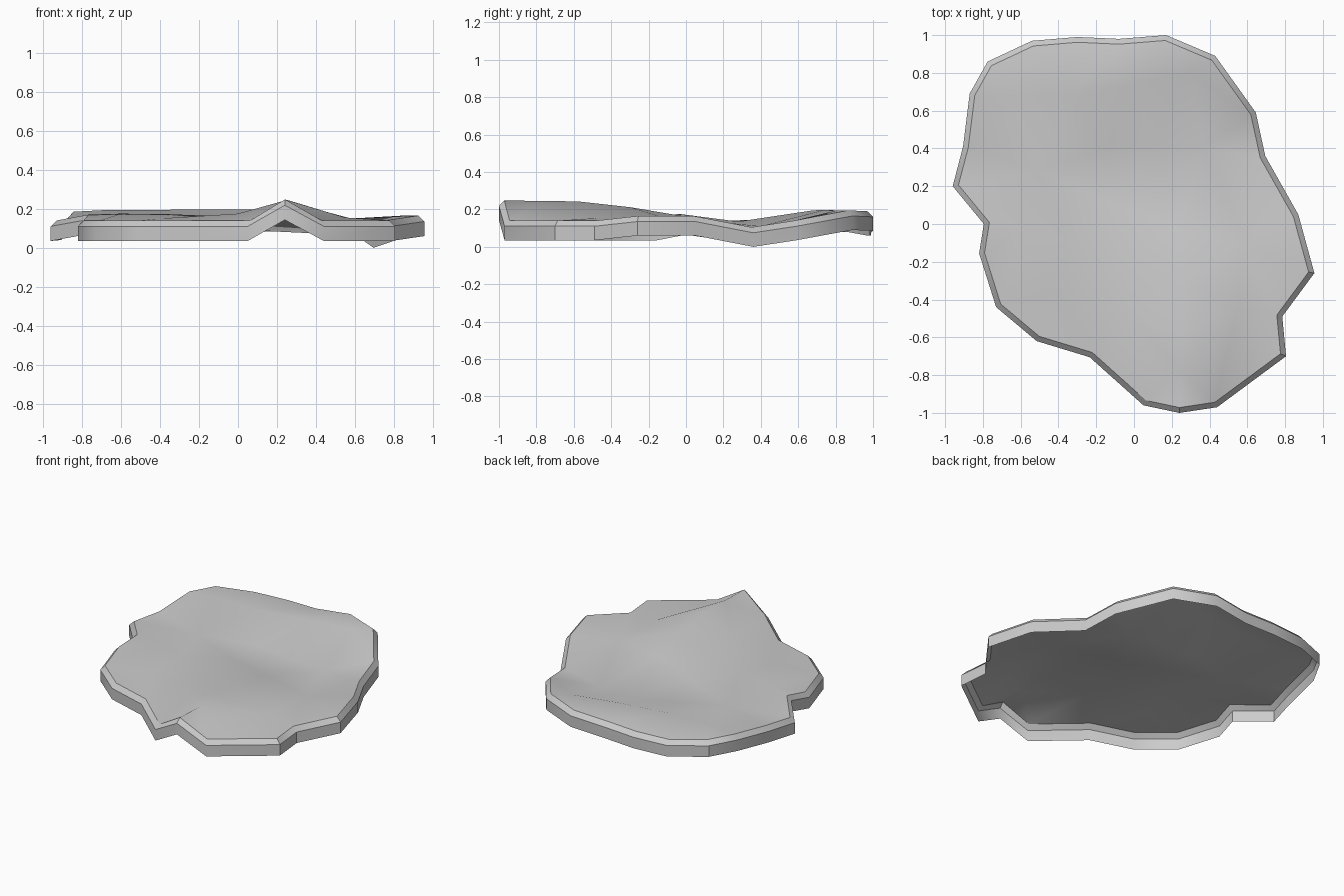
import bpy, bmesh
from mathutils import Vector
from mathutils.geometry import delaunay_2d_cdt

if "Cube" in bpy.data.objects:
    bpy.data.objects.remove(bpy.data.objects["Cube"])

# Outline, clockwise from the back: x, y, height of the top edge
RIM = [
    (0.17, 1.0, .19), (0.43, .89, .195), (0.645, .59, .14), (0.695, .36, .105),
    (0.87, .05, .165), (0.955, -.26, .165), (0.785, -.49, .14), (0.805, -.70, .14),
    (0.44, -.97, .14), (0.24, -1.0, .248), (0.05, -.96, .14), (-.235, -.705, .14),
    (-.515, -.62, .14), (-.73, -.44, .14), (-.82, -.155, .14), (-.795, 0.0, .17),
    (-.96, .20, .14), (-.905, .41, .145), (-.87, .69, .185), (-.775, .86, .185),
    (-.54, .97, .165), (-.30, .99, .165), (-.08, .98, .17)]

# Ridges and hollows inside the outline
INNER = [
    (.26, -.58, .243), (.25, -.78, .245), (.27, -.30, .212), (.22, -.02, .165),
    (.55, -.45, .155), (.58, -.1, .15), (.0, -.5, .175), (-.05, -.22, .16),
    (-.35, -.1, .172), (-.6, -.03, .175), (-.4, -.35, .15), (-.1, .1, .14),
    (-.5, .28, .135), (-.15, .4, .11), (.1, .41, .088), (.37, .4, .075),
    (.3, .8, .193), (0, .74, .197), (-.35, .68, .195), (-.65, .68, .195)]

INSET, CHAMFER, DEPTH = .028, .03, .105


def inset_point(i):
    """Move an outline point inwards by the chamfer width (mitred)."""
    prev, here, nxt = (Vector(RIM[k % len(RIM)][:2]) for k in (i - 1, i, i + 1))
    a, b = (here - prev).normalized(), (nxt - here).normalized()
    na, nb = Vector((a.y, -a.x)), Vector((b.y, -b.x))
    return here + (na + nb) * INSET / (1 + na.dot(nb))


bm = bmesh.new()
n = len(RIM)
bottom = [bm.verts.new((x, y, z - DEPTH)) for x, y, z in RIM]
middle = [bm.verts.new((x, y, z - CHAMFER)) for x, y, z in RIM]
inner = [inset_point(i) for i in range(n)]
top = [bm.verts.new((p.x, p.y, r[2])) for p, r in zip(inner, RIM)]

# Side wall and chamfer
for low, high in ((bottom, middle), (middle, top)):
    for i in range(n):
        j = (i + 1) % n
        bm.faces.new((low[j], low[i], high[i], high[j]))

# Undulating top surface, triangulated inside the inset outline
points = inner + [Vector(p[:2]) for p in INNER]
verts = top + [bm.verts.new(p) for p in INNER]
_, _, tris, orig, _, _ = delaunay_2d_cdt(points, [], [list(range(n))[::-1]], 1, 1e-5)
for t in tris:
    f = bm.faces.new([verts[orig[k][0]] for k in t])
    f.normal_update()
    if f.normal.z < 0:
        f.normal_flip()

# Smooth everywhere except along the rim edges and the tight wall corners
bm.normal_update()
for f in bm.faces:
    f.smooth = True
for e in bm.edges:
    on_top = all(len(f.verts) == 3 for f in e.link_faces)
    e.smooth = on_top or e.calc_face_angle(0) < .6

mesh = bpy.data.meshes.new("ground_patch")
bm.to_mesh(mesh)
bm.free()
patch = bpy.data.objects.new("ground_patch", mesh)
bpy.context.collection.objects.link(patch)
